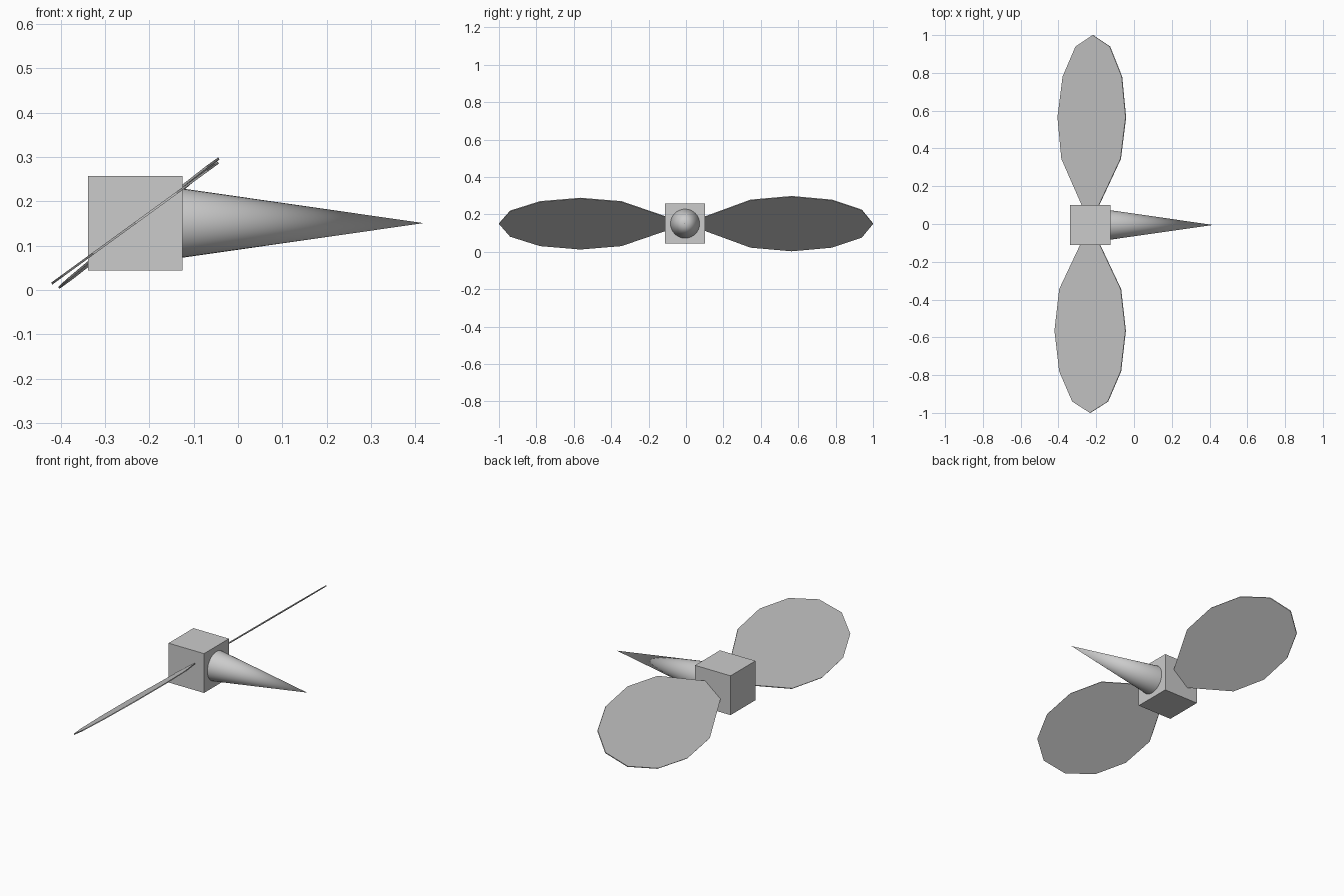
import bpy, bmesh
from math import radians, cos, sin
from mathutils import Vector

if "Cube" in bpy.data.objects:
    bpy.data.objects.remove(bpy.data.objects["Cube"])

HUB = Vector((-0.232, -0.005, 0.151))
HUB_SIZE = 0.213


def blade(name, side, tilt, tip_shift):
    """Thin flat blade running along y, pitched about its own long axis."""
    half, thick = 0.232, 0.005
    # distance from hub along the blade, width fraction
    edge = [(0.345, 0.867), (0.565, 1.0), (0.78, 0.867), (0.94, 0.5)]
    outline = ([(0.0, 0.0)] + [(y, w) for y, w in edge] + [(1.0, 0.0)]
               + [(y, -w) for y, w in reversed(edge)])
    across = Vector((cos(tilt), 0, sin(tilt)))
    normal = Vector((-sin(tilt), 0, cos(tilt)))
    bm = bmesh.new()
    verts = []
    for y, w in outline:
        centre = Vector((HUB.x + tip_shift * y, side * y, HUB.z))
        verts.append(bm.verts.new(centre + across * w * half - normal * thick / 2))
    face = bm.faces.new(verts)
    ext = bmesh.ops.extrude_face_region(bm, geom=[face])
    top = [v for v in ext["geom"] if isinstance(v, bmesh.types.BMVert)]
    bmesh.ops.translate(bm, verts=top, vec=normal * thick)
    bmesh.ops.recalc_face_normals(bm, faces=bm.faces)
    mesh = bpy.data.meshes.new(name)
    bm.to_mesh(mesh)
    bm.free()
    obj = bpy.data.objects.new(name, mesh)
    bpy.context.collection.objects.link(obj)
    return obj


# Square hub
bpy.ops.mesh.primitive_cube_add(size=HUB_SIZE, location=HUB)
bpy.context.object.name = "hub"

# Long pointed nose cone, base seated on the hub face
base_x, tip_x = HUB.x + HUB_SIZE / 2, 0.418
bpy.ops.mesh.primitive_cone_add(
    vertices=32, radius1=0.078, radius2=0, depth=tip_x - base_x,
    location=((base_x + tip_x) / 2, HUB.y, HUB.z), rotation=(0, radians(90), 0))
bpy.context.object.name = "nose_cone"
bpy.ops.object.shade_smooth_by_angle(angle=radians(30))

# Two pitched blades
blade("blade_back", 1, radians(39), 0.015)
blade("blade_front", -1, radians(36), 0.0)
